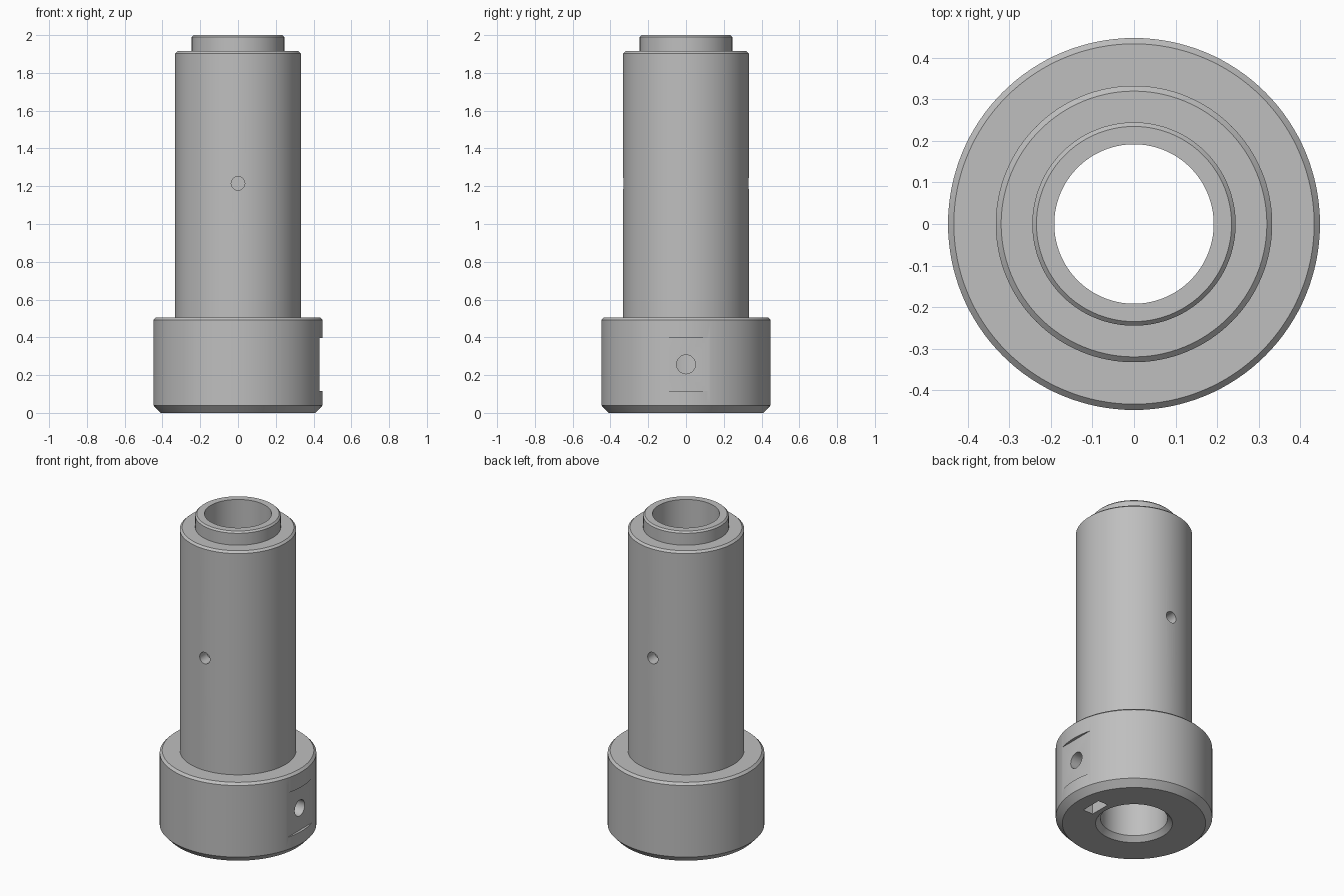
import bpy
import bmesh
import math

cube = bpy.data.objects.get("Cube")
if cube:
    bpy.data.objects.remove(cube, do_unlink=True)

SEGMENTS = 128

steel = bpy.data.materials.new("plain grey steel")
steel.use_nodes = True
GREY = (0.52, 0.52, 0.52, 1.0)
steel.diffuse_color = GREY
steel.node_tree.nodes["Principled BSDF"].inputs["Base Color"].default_value = GREY


def add_lathe(name, profile):
    """Revolve a closed (radius, height) loop around z."""
    bm = bmesh.new()
    rings = []
    for i in range(SEGMENTS):
        a = 2 * math.pi * i / SEGMENTS
        rings.append([bm.verts.new((r * math.cos(a), r * math.sin(a), z)) for r, z in profile])
    n = len(profile)
    for i in range(SEGMENTS):
        here, after = rings[i], rings[(i + 1) % SEGMENTS]
        for j in range(n):
            k = (j + 1) % n
            bm.faces.new((here[j], after[j], after[k], here[k]))
    bmesh.ops.recalc_face_normals(bm, faces=bm.faces)
    mesh = bpy.data.meshes.new(name)
    bm.to_mesh(mesh)
    bm.free()
    mesh.materials.append(steel)
    obj = bpy.data.objects.new(name, mesh)
    bpy.context.collection.objects.link(obj)
    return obj


def cut(target, cutter):
    """Subtract the cutter from the target, then discard it."""
    cutter.hide_render = True
    cutter.data.materials.append(steel)
    mod = target.modifiers.new("cut", "BOOLEAN")
    mod.operation = "DIFFERENCE"
    mod.solver = "EXACT"
    mod.object = cutter
    bpy.context.view_layer.objects.active = target
    bpy.ops.object.modifier_apply(modifier=mod.name)
    bpy.data.objects.remove(cutter, do_unlink=True)


def box_cutter(low, high):
    centre = [(a + b) / 2 for a, b in zip(low, high)]
    bpy.ops.mesh.primitive_cube_add(size=1, location=centre)
    obj = bpy.context.object
    obj.scale = [b - a for a, b in zip(low, high)]
    return obj


def drill_cutter(radius, depth, centre, rotation):
    bpy.ops.mesh.primitive_cylinder_add(vertices=32, radius=radius, depth=depth,
                                        location=centre, rotation=rotation)
    return bpy.context.object


# Stepped sleeve: chamfered collar, long barrel, short neck and through bore
sleeve = add_lathe("stepped_sleeve", [
    (0.22, 0), (0.41, 0), (0.448, 0.04), (0.448, 0.492), (0.434, 0.506),
    (0.333, 0.506), (0.333, 1.903), (0.32, 1.915), (0.245, 1.915),
    (0.245, 1.99), (0.235, 2), (0.192, 2), (0.192, 0.03),
])

# Flat recess on the collar's left side
cut(sleeve, box_cutter((0.431, -0.2, 0.117), (0.6, 0.2, 0.397)))

# Rectangular pocket in the underside
cut(sleeve, box_cutter((0.25, -0.07, -0.1), (0.32, 0.065, 0.33)))

# Screw hole from the flat into the bore
cut(sleeve, drill_cutter(0.05, 0.4, (0.35, 0, 0.257), (0, math.pi / 2, 0)))

# Blind pin holes in the front and back of the barrel
for side in (-1, 1):
    cut(sleeve, drill_cutter(0.036, 0.2, (0, side * 0.36, 1.215), (math.pi / 2, 0, 0)))

bpy.ops.object.select_all(action="DESELECT")
sleeve.select_set(True)
bpy.context.view_layer.objects.active = sleeve
bpy.ops.object.shade_smooth_by_angle(angle=math.radians(20))
